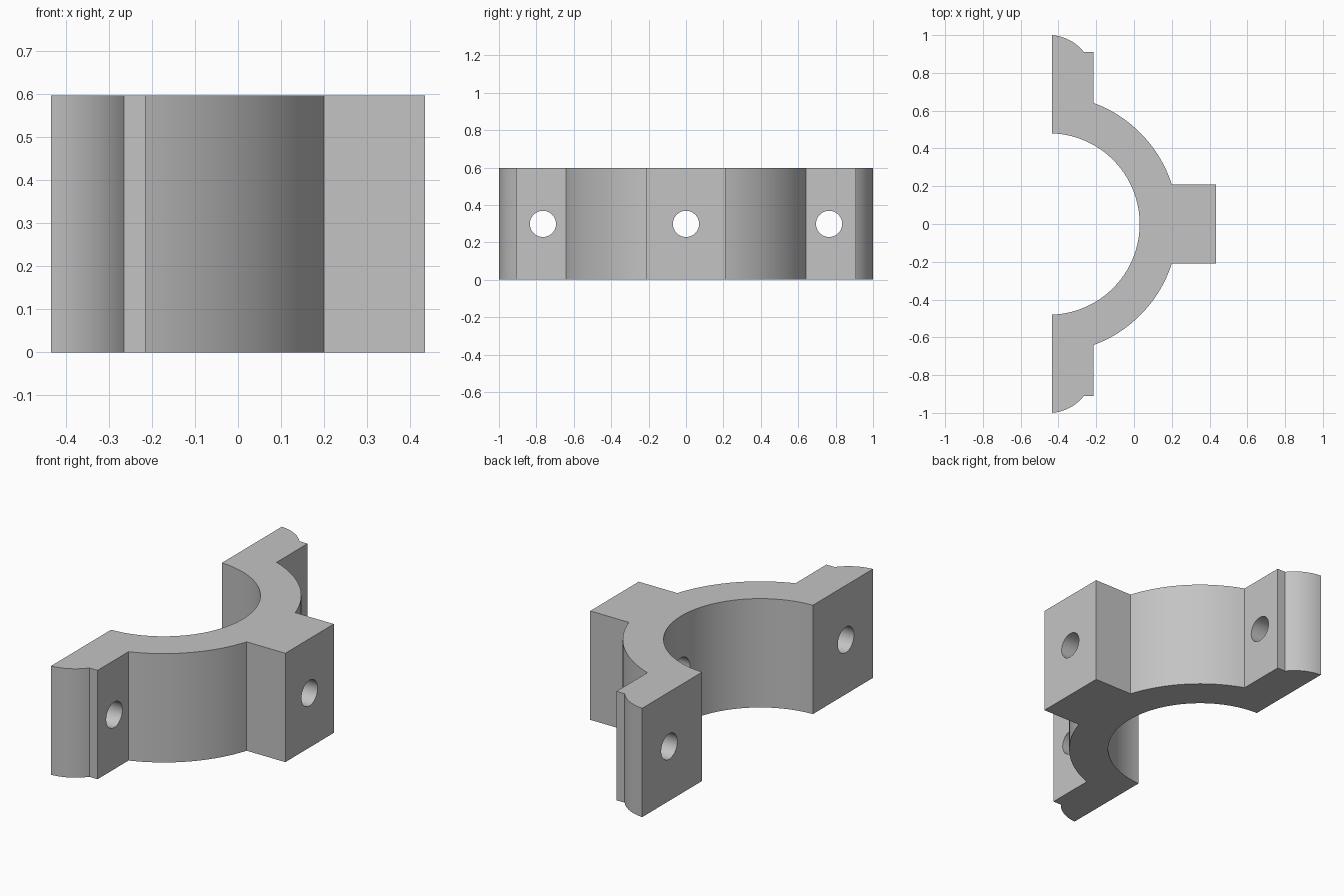
import bpy, bmesh
from math import sin, cos, asin, acos, atan2, pi, radians, sqrt

cube = bpy.data.objects.get("Cube")
if cube:
    bpy.data.objects.remove(cube, do_unlink=True)

HEIGHT = 0.597
BACK, FRONT = -0.434, 0.434      # split face and boss face
AXIS = -0.45                     # ring centre on x
R_IN, R_OUT = 0.48, 0.683
EAR_X, EAR_Y, EAR_R = -0.215, 0.765, 0.235
STEP_X = -0.265
BOSS_Y = 0.21
HOLE_R = 0.07

steel = bpy.data.materials.new("Plain grey")
steel.use_nodes = True
GREY = (0.55, 0.55, 0.55, 1)
steel.diffuse_color = GREY
steel.node_tree.nodes["Principled BSDF"].inputs["Base Color"].default_value = GREY


def arc(cx, cy, r, a0, a1, n):
    angles = [a0 + (a1 - a0) * i / n for i in range(n + 1)]
    return [(cx + r * cos(a), cy + r * sin(a)) for a in angles]


# Half outline, from the boss round the ear to the inside of the ring
split = BACK - AXIS
step_y = EAR_Y + sqrt(EAR_R ** 2 - (STEP_X - AXIS) ** 2)
half = [(FRONT, BOSS_Y)]
half += arc(AXIS, 0, R_OUT, asin(BOSS_Y / R_OUT), acos((EAR_X - AXIS) / R_OUT), 24)
half += [(EAR_X, step_y)]
half += arc(AXIS, EAR_Y, EAR_R, acos((STEP_X - AXIS) / EAR_R), acos(split / EAR_R), 14)
half += arc(AXIS, 0, R_IN, acos(split / R_IN), 0, 40)
outline = half + [(x, -y) for x, y in reversed(half[:-1])]

# Clamp body: the outline raised to full height
bm = bmesh.new()
face = bm.faces.new([bm.verts.new((x, y, 0)) for x, y in outline])
raised = bmesh.ops.extrude_face_region(bm, geom=[face])["geom"]
top = [v for v in raised if isinstance(v, bmesh.types.BMVert)]
bmesh.ops.translate(bm, verts=top, vec=(0, 0, HEIGHT))
bmesh.ops.recalc_face_normals(bm, faces=bm.faces)
mesh = bpy.data.meshes.new("clamp_half")
bm.to_mesh(mesh)
bm.free()
body = bpy.data.objects.new("clamp_half", mesh)
bpy.context.collection.objects.link(body)
mesh.materials.append(steel)

# Bolt holes through both ears and the boss
cutters = []
for name, y in (("left_ear", EAR_Y), ("boss", 0), ("right_ear", -EAR_Y)):
    bpy.ops.mesh.primitive_cylinder_add(vertices=48, radius=HOLE_R, depth=2,
                                        location=(0, y, HEIGHT / 2),
                                        rotation=(0, pi / 2, 0))
    cutter = bpy.context.object
    cutter.name = name + "_hole_cutter"
    cutter.data.materials.append(steel)
    cutter.hide_render = True
    mod = body.modifiers.new(name + "_hole", 'BOOLEAN')
    mod.operation, mod.solver, mod.object = 'DIFFERENCE', 'EXACT', cutter
    cutters.append(cutter)

# Apply the holes, then smooth the curved walls
bpy.ops.object.select_all(action='DESELECT')
body.select_set(True)
bpy.context.view_layer.objects.active = body
for mod in list(body.modifiers):
    bpy.ops.object.modifier_apply(modifier=mod.name)
for cutter in cutters:
    bpy.data.objects.remove(cutter, do_unlink=True)
bpy.ops.object.shade_smooth_by_angle(angle=radians(25))
